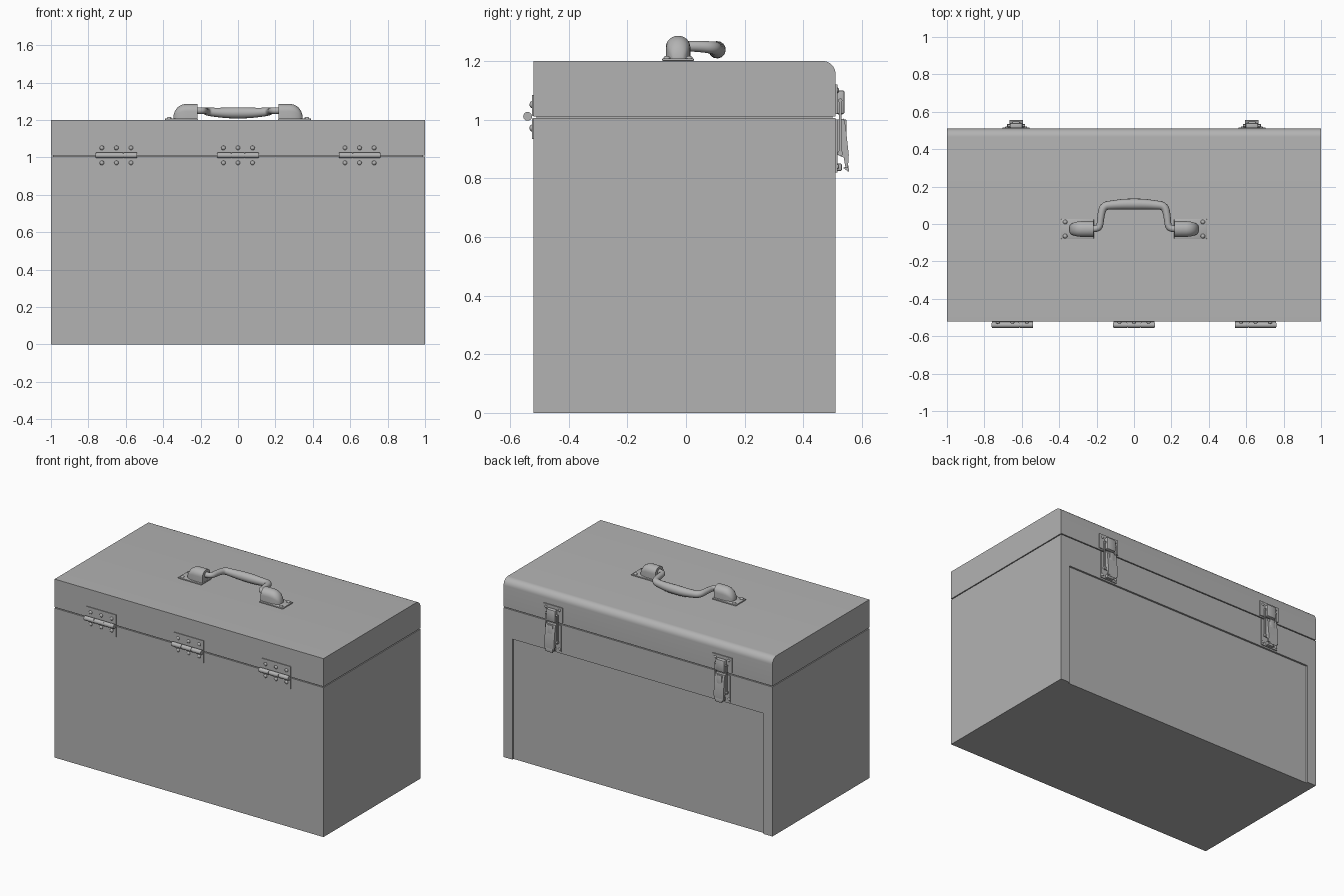
import bpy, bmesh
from math import pi, sin, cos
from mathutils import Vector, Matrix

if "Cube" in bpy.data.objects:
    bpy.data.objects.remove(bpy.data.objects["Cube"])

grey = bpy.data.materials.new("painted_grey")
grey.use_nodes = True
grey.diffuse_color = (0.45, 0.45, 0.45, 1)
grey.node_tree.nodes["Principled BSDF"].inputs["Base Color"].default_value = (0.45, 0.45, 0.45, 1)


def finish(name, bm, smooth=True):
    bmesh.ops.recalc_face_normals(bm, faces=bm.faces)
    me = bpy.data.meshes.new(name)
    bm.to_mesh(me)
    bm.free()
    ob = bpy.data.objects.new(name, me)
    bpy.context.collection.objects.link(ob)
    me.materials.append(grey)
    if smooth:
        shade(ob)
    return ob


def shade(ob):
    bpy.ops.object.select_all(action='DESELECT')
    ob.select_set(True)
    bpy.context.view_layer.objects.active = ob
    bpy.ops.object.shade_smooth_by_angle(angle=pi / 5)


def box(name, x, y, z, bevel=0):
    """Box from (min, max) pairs, optionally with rounded edges."""
    bm = bmesh.new()
    lo, hi = Vector((x[0], y[0], z[0])), Vector((x[1], y[1], z[1]))
    bmesh.ops.create_cube(bm, size=1)
    for v in bm.verts:
        v.co = (lo + hi) / 2 + v.co * (hi - lo)
    if bevel:
        bmesh.ops.bevel(bm, geom=bm.edges[:], offset=bevel, segments=2, affect='EDGES', profile=0.5)
    return finish(name, bm)


def extrude(name, pts, shift):
    """Prism made by sweeping a closed outline along a vector."""
    bm = bmesh.new()
    f = bm.faces.new([bm.verts.new(p) for p in pts])
    r = bmesh.ops.extrude_face_region(bm, geom=[f])
    new = [g for g in r["geom"] if isinstance(g, bmesh.types.BMVert)]
    bm.faces.new(list(reversed(f.verts))) if not f.is_valid else None
    bmesh.ops.translate(bm, verts=new, vec=shift)
    return finish(name, bm)


def rod(name, centre, radius, length, axis='X', sides=20):
    bm = bmesh.new()
    rot = Matrix.Rotation(pi / 2, 4, 'Y' if axis == 'X' else 'X')
    bmesh.ops.create_cone(bm, cap_ends=True, segments=sides, radius1=radius, radius2=radius, depth=length,
                          matrix=Matrix.Translation(centre) @ (rot if axis != 'Z' else Matrix()))
    return finish(name, bm)


def screw(name, centre, normal, radius=0.012):
    """Low domed head with a raised rim lying on a surface."""
    bm = bmesh.new()
    rot = Vector(normal).to_track_quat('Z', 'Y').to_matrix().to_4x4()
    bmesh.ops.create_uvsphere(bm, u_segments=12, v_segments=8, radius=radius,
                              matrix=Matrix.Translation(centre) @ rot @ Matrix.Diagonal((1, 1, 0.7, 1)))
    return finish(name, bm)


# Body core, with a raised frame around the recessed back panel
FRONT, BACK, SEAM, TOP = -0.52, 0.51, 1.008, 1.2
PANEL_Y, PANEL_X, PANEL_Z = 0.498, 0.935, 0.81
box("body", (-1, 1), (FRONT, PANEL_Y), (0, SEAM - 0.003))
frame = [(-1, 0), (-1, SEAM - 0.003), (1, SEAM - 0.003), (1, 0),
         (PANEL_X, 0), (PANEL_X, PANEL_Z), (-PANEL_X, PANEL_Z), (-PANEL_X, 0)]
extrude("back_frame", [(x, PANEL_Y, z) for x, z in frame], (0, BACK - PANEL_Y, 0))
box("seam_core", (-0.99, 0.99), (FRONT + 0.01, BACK - 0.01), (SEAM - 0.01, SEAM + 0.01))

# Lid with its rounded back edge
R = 0.045
arc = [(BACK - R + R * cos(a), TOP - R + R * sin(a)) for a in (i * pi / 16 for i in range(9))]
lid = [(FRONT, TOP), (FRONT, SEAM + 0.003), (BACK, SEAM + 0.003)] + arc
extrude("lid", [(-1, y, z) for y, z in lid], (2, 0, 0))

# Three hinges on the front
for i, cx in enumerate((-0.65, 0, 0.65)):
    n = f"hinge_{i + 1}"
    box(n + "_upper_leaf", (cx - 0.11, cx + 0.11), (FRONT - 0.005, FRONT), (SEAM + 0.004, SEAM + 0.075))
    box(n + "_lower_leaf", (cx - 0.11, cx + 0.11), (FRONT - 0.005, FRONT), (SEAM - 0.075, SEAM - 0.004))
    for k in (-1, 0, 1):
        rod(f"{n}_knuckle_{k + 2}", (cx + k * 0.074, FRONT - 0.02, SEAM + 0.003), 0.015, 0.072)
        for dz in (-0.04, 0.04):
            screw(f"{n}_screw", (cx + k * 0.078, FRONT - 0.005, SEAM + 0.003 + dz), (0, -1, 0))
    rod(n + "_pin", (cx, FRONT - 0.02, SEAM + 0.003), 0.011, 0.222)

# Two draw latches on the back
for side, cx in (("right", -0.63), ("left", 0.63)):
    n = side + "_latch_"
    box(n + "catch_plate", (cx - 0.072, cx + 0.072), (BACK, BACK + 0.006), (1.02, 1.12))
    box(n + "base_plate", (cx - 0.06, cx + 0.06), (BACK, BACK + 0.006), (0.82, 1.0))
    box(n + "catch", (cx - 0.034, cx + 0.034), (BACK, BACK + 0.031), (1.018, 1.10), 0.008)
    lever = [(0.006, 1.0), (0.028, 1.003), (0.034, 0.98), (0.045, 0.88), (0.042, 0.835),
             (0.034, 0.835), (0.028, 0.87), (0.006, 0.88)]
    extrude(n + "lever", [(cx - 0.036, BACK + y, z) for y, z in lever], (0.072, 0, 0))
    box(n + "lever_rib", (cx - 0.02, cx + 0.02), (BACK + 0.02, BACK + 0.038), (0.9, 1.0), 0.004)
    box(n + "foot", (cx - 0.026, cx + 0.026), (BACK, BACK + 0.022), (0.825, 0.85), 0.005)
    extrude(n + "finger_lip", [(cx - 0.026, BACK + y, z) for y, z in
            ((0.026, 0.835), (0.044, 0.822), (0.046, 0.826), (0.043, 0.845))], (0.052, 0, 0))
    for s in (-1, 1):
        box(n + "link", (cx + s * 0.042 - 0.004, cx + s * 0.042 + 0.004), (BACK + 0.012, BACK + 0.02), (0.88, 1.07))
        for z in (1.1, 0.84):
            screw(n + "screw", (cx + s * 0.05, BACK + 0.006, z), (0, 1, 0), 0.009)
    rod(n + "pivot", (cx, BACK + 0.016, 0.885), 0.009, 0.096)
    rod(n + "hook_bar", (cx, BACK + 0.016, 1.065), 0.007, 0.09)

# Carrying handle: plates and domed sockets on both ends
HY = -0.027
stations = [(0.217, 0.042, 0.086), (0.28, 0.042, 0.086), (0.302, 0.040, 0.081), (0.322, 0.035, 0.068),
            (0.337, 0.027, 0.046), (0.346, 0.016, 0.018)]
for side, s in (("right", -1), ("left", 1)):
    n = side + "_handle_"
    xs = sorted((s * 0.215, s * 0.39))
    box(n + "plate", xs, (HY - 0.054, HY + 0.054), (TOP, TOP + 0.009), 0.003)
    bm = bmesh.new()
    rings = []
    for x, w, h in stations:
        pts = [(w, 0)] + [(w * cos(k * pi / 12), h - min(w, h) * (1 - sin(k * pi / 12))) for k in range(13)] + [(-w, 0)]
        rings.append([bm.verts.new((s * x, HY + y, TOP + 0.005 + z * 0.94)) for y, z in pts])
    for a, b in zip(rings, rings[1:]):
        for k in range(len(a)):
            j = (k + 1) % len(a)
            bm.faces.new((a[k], a[j], b[j], b[k]))
    bm.faces.new(rings[0])
    bm.faces.new(rings[-1])
    finish(n + "socket", bm)
    for dy in (-0.038, 0.038):
        screw(n + "screw", (s * 0.368, HY + dy, TOP + 0.009), (0, 0, 1), 0.012)

# Swinging grip, thicker in the middle
half = [(0.235, HY, 1.25, 0.018), (0.205, HY, 1.25, 0.018), (0.182, -0.015, 1.25, 0.018), (0.178, 0.04, 1.25, 0.019),
        (0.165, 0.097, 1.245, 0.022), (0.11, 0.102, 1.24, 0.025), (0.055, 0.106, 1.238, 0.029)]
path = half + [(0, 0.106, 1.238, 0.030)] + [(-x, y, z, r) for x, y, z, r in reversed(half)]
cu = bpy.data.curves.new("handle_grip", 'CURVE')
cu.dimensions = '3D'
cu.bevel_depth = 1
cu.bevel_resolution = 5
cu.use_fill_caps = True
sp = cu.splines.new('NURBS')
sp.points.add(len(path) - 1)
for p, (x, y, z, r) in zip(sp.points, path):
    p.co = (x, y, z, 1)
    p.radius = r
sp.use_endpoint_u = True
sp.order_u = 3
sp.resolution_u = 6
cu.materials.append(grey)
grip = bpy.data.objects.new("handle_grip", cu)
bpy.context.collection.objects.link(grip)
bpy.ops.object.select_all(action='DESELECT')
grip.select_set(True)
bpy.context.view_layer.objects.active = grip
bpy.ops.object.convert(target='MESH')
shade(grip)
